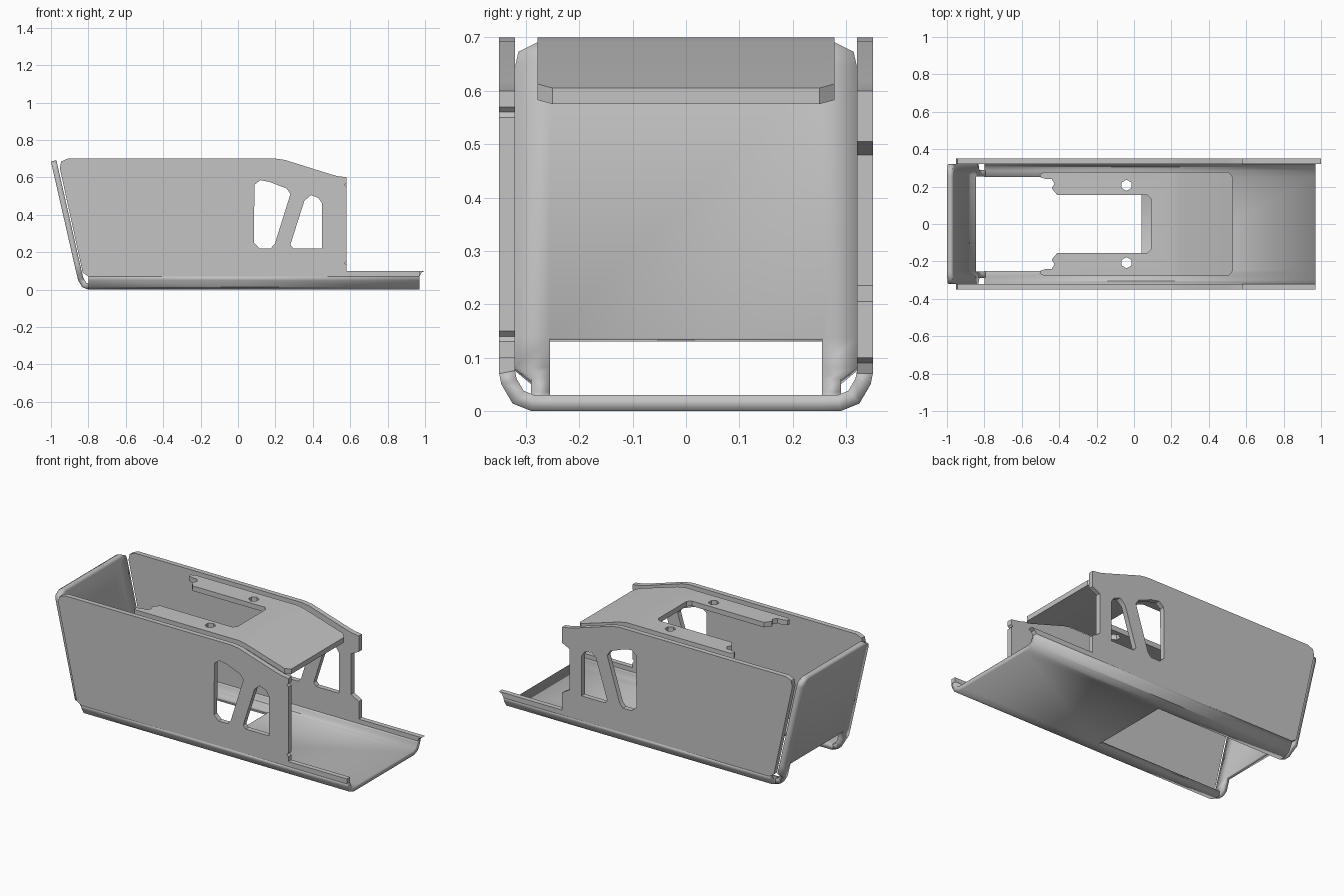
import bpy, bmesh, math

if "Cube" in bpy.data.objects:
    bpy.data.objects.remove(bpy.data.objects["Cube"])

T = 0.03  # sheet thickness
steel = bpy.data.materials.new("grey_steel")
steel.diffuse_color = (0.55, 0.55, 0.55, 1)
steel.use_nodes = True
steel.node_tree.nodes["Principled BSDF"].inputs["Base Color"].default_value = steel.diffuse_color


def add_object(name, mesh):
    obj = bpy.data.objects.new(name, mesh)
    bpy.context.collection.objects.link(obj)
    mesh.materials.clear()
    mesh.materials.append(steel)
    return obj


def smooth(obj):
    bpy.ops.object.select_all(action='DESELECT')
    obj.select_set(True)
    bpy.context.view_layer.objects.active = obj
    bpy.ops.object.shade_smooth_by_angle(angle=math.radians(35))


def plate_bmesh(loops):
    """Flat plate with holes, centred on z = 0: first loop is the outline."""
    curve = bpy.data.curves.new("outline", 'CURVE')
    curve.dimensions = '2D'
    curve.fill_mode = 'BOTH'
    curve.extrude = T / 2
    for loop in loops:
        s = curve.splines.new('POLY')
        s.points.add(len(loop) - 1)
        for p, (u, v) in zip(s.points, loop):
            p.co = (u, v, 0, 1)
        s.use_cyclic_u = True
    tmp = bpy.data.objects.new("outline", curve)
    bpy.context.collection.objects.link(tmp)
    bpy.context.view_layer.update()
    mesh = tmp.evaluated_get(bpy.context.evaluated_depsgraph_get()).to_mesh()
    bm = bmesh.new()
    bm.from_mesh(mesh)
    bpy.data.objects.remove(tmp)
    bpy.data.curves.remove(curve)
    bmesh.ops.remove_doubles(bm, verts=bm.verts, dist=1e-4)
    bmesh.ops.recalc_face_normals(bm, faces=bm.faces)
    return bm


def finish(name, bm):
    mesh = bpy.data.meshes.new(name)
    bm.to_mesh(mesh)
    bm.free()
    obj = add_object(name, mesh)
    smooth(obj)
    return obj


def sheet(name, rows, skip, offset):
    """Grid of points made into bent sheet metal, leaving out skipped cells."""
    bm = bmesh.new()
    grid = [[bm.verts.new(p) for p in row] for row in rows]
    for i in range(len(rows) - 1):
        for j in range(len(rows[0]) - 1):
            if not skip(i, j):
                bm.faces.new((grid[i][j], grid[i][j + 1],
                              grid[i + 1][j + 1], grid[i + 1][j]))
    loose = [v for v in bm.verts if not v.link_faces]
    bmesh.ops.delete(bm, geom=loose, context='VERTS')
    mesh = bpy.data.meshes.new(name)
    bm.to_mesh(mesh)
    bm.free()
    obj = add_object(name, mesh)
    mod = obj.modifiers.new("thickness", 'SOLIDIFY')
    mod.thickness = T
    mod.offset = offset
    mod.use_even_offset = True
    smooth(obj)
    return obj


# Floor with bent-up long edges and a rectangular opening toward the tall end
half = [(0.25, 0), (0.29, 0), (0.325, 0.014), (0.346, 0.05), (0.35, 0.07)]
section = [(-y, z) for y, z in reversed(half)] + half
stations = (-0.80, 0.04, 0.97)
sheet("floor", [[(x, y, z) for y, z in section] for x in stations],
      lambda i, j: i == 0 and j == 4, -1)

# Slanted end panel, folded up from the floor on two feet
profile = [(-0.80, 0, 0.29), (-0.832, 0.012, 0.29), (-0.855, 0.05, 0.29),
           (-0.861, 0.075, 0.32), (-0.874, 0.13, 0.32), (-0.990, 0.64, 0.32),
           (-0.996, 0.667, 0.314), (-1.0, 0.685, 0.277)]
sheet("end_panel", [[(x, y, z) for y in (-w, -0.255, 0.255, w)] for x, z, w in profile],
      lambda i, j: i < 4 and j == 1, 1)

# Side walls with two window cutouts each
top = [(-0.80, 0.07), (-0.83, 0.09), (-0.953, 0.65), (-0.945, 0.685), (-0.91, 0.70),
       (0.20, 0.70), (0.25, 0.693), (0.49, 0.618), (0.53, 0.607), (0.58, 0.60)]
notch_front = [(0.58, 0.57), (0.57, 0.56), (0.58, 0.55),
               (0.58, 0.15), (0.57, 0.14), (0.58, 0.13)]
notch_back = [(0.58, 0.505), (0.53, 0.48), (0.53, 0.235), (0.58, 0.205)]
lip_front = [(0.58, 0.10), (0.97, 0.10), (0.97, 0.07)]
lip_back = [(0.58, 0.10), (1.0, 0.10), (0.98, 0.09), (0.97, 0.07)]
window_a = [(0.085, 0.25), (0.088, 0.56), (0.12, 0.585), (0.17, 0.575), (0.26, 0.54),
            (0.28, 0.51), (0.197, 0.245), (0.175, 0.22), (0.115, 0.22)]
window_b = [(0.28, 0.24), (0.355, 0.475), (0.39, 0.505), (0.43, 0.49), (0.45, 0.46),
            (0.45, 0.22), (0.295, 0.22)]
for name, y, edge in (("front_wall", -0.335, notch_front + lip_front),
                      ("back_wall", 0.335, notch_back + lip_back)):
    wall = finish(name, plate_bmesh([top + edge, window_a, window_b]))
    wall.rotation_euler.x = math.pi / 2
    wall.location.y = y

# Top plate: forked, with screw holes, folded down toward the open end
arm = [(0.09, 0.135), (0.07, 0.155), (-0.41, 0.155), (-0.44, 0.19), (-0.425, 0.215),
       (-0.44, 0.24), (-0.47, 0.24), (-0.50, 0.25), (-0.505, 0.265), (-0.48, 0.278),
       (0.505, 0.278), (0.53, 0.25)]
outline = arm + [(x, -y) for x, y in reversed(arm)]
holes = [[(-0.04 + 0.03 * math.cos(k * math.pi / 3 + 0.52),
           s * 0.207 + 0.03 * math.sin(k * math.pi / 3 + 0.52)) for k in range(6)]
         for s in (-1, 1)]
bm = plate_bmesh([outline] + holes)
for x in (0.20, 0.25):
    bmesh.ops.bisect_plane(bm, geom=bm.verts[:] + bm.edges[:] + bm.faces[:],
                           plane_co=(x, 0, 0), plane_no=(1, 0, 0))
for v in bm.verts:
    if v.co.x > 0.22:
        v.co.z -= (v.co.x - 0.22) * 0.306
plate = finish("top_plate", bm)
plate.location.z = 0.70 - T / 2
